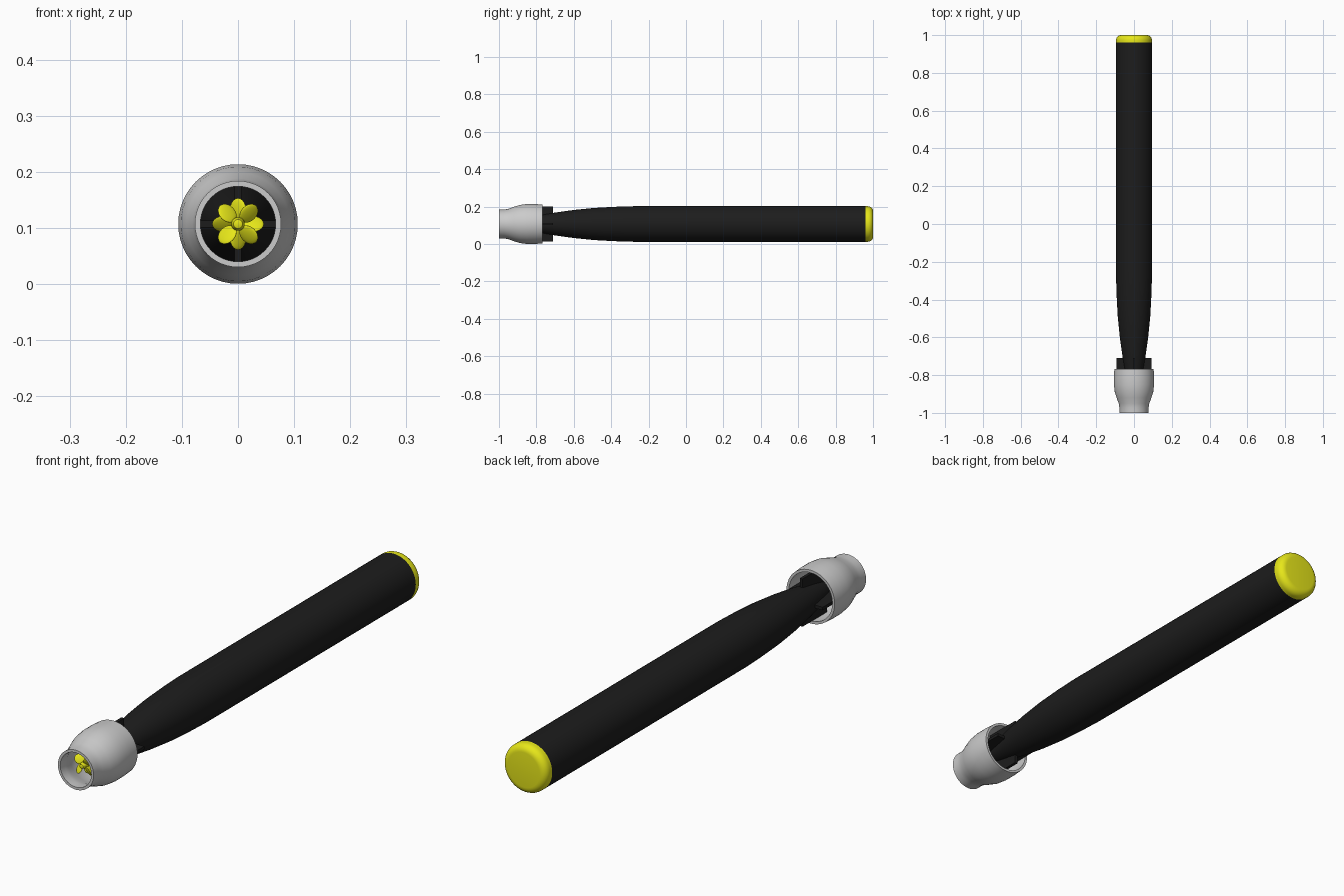
import bpy, bmesh, math
from mathutils import Matrix, Vector

if "Cube" in bpy.data.objects:
    bpy.data.objects.remove(bpy.data.objects["Cube"])

CZ = 0.107  # height of the long axis


def material(name, rgb):
    m = bpy.data.materials.new(name)
    m.diffuse_color = (*rgb, 1)
    m.use_nodes = True
    m.node_tree.nodes["Principled BSDF"].inputs["Base Color"].default_value = m.diffuse_color
    return m


BLACK = material("black", (0.012, 0.012, 0.012))
YELLOW = material("yellow", (0.8, 0.8, 0.01))


def finish(name, bm, mat=None, smooth=35):
    bmesh.ops.remove_doubles(bm, verts=bm.verts, dist=1e-5)
    bmesh.ops.recalc_face_normals(bm, faces=bm.faces)
    me = bpy.data.meshes.new(name)
    bm.to_mesh(me)
    bm.free()
    ob = bpy.data.objects.new(name, me)
    bpy.context.collection.objects.link(ob)
    ob.location.z = CZ
    if mat:
        me.materials.append(mat)
    bpy.ops.object.select_all(action='DESELECT')
    ob.select_set(True)
    bpy.context.view_layer.objects.active = ob
    bpy.ops.object.shade_smooth_by_angle(angle=math.radians(smooth))
    return ob


def lathe(name, profile, mat=None, closed=False, steps=48):
    # profile holds (radius, y) pairs, turned around the y axis
    bm = bmesh.new()
    vs = [bm.verts.new((r, y, 0)) for r, y in profile]
    pairs = list(zip(vs, vs[1:] + vs[:1])) if closed else list(zip(vs, vs[1:]))
    edges = [bm.edges.new(p) for p in pairs]
    bmesh.ops.spin(bm, geom=vs + edges, cent=(0, 0, 0), axis=(0, 1, 0),
                   angle=math.tau, steps=steps)
    return finish(name, bm, mat)


# Hull with tapering tail
lathe("hull", [(0, 0.96), (0.095, 0.96), (0.095, -0.28), (0.092, -0.38),
               (0.086, -0.49), (0.075, -0.60), (0.061, -0.70),
               (0.045, -0.79), (0.027, -0.87), (0.014, -0.91), (0, -0.91)], BLACK)

# Nose cap with rounded rim
arc = [(0.068 + 0.027 * math.cos(a), 0.973 + 0.027 * math.sin(a))
       for a in [i * math.pi / 12 for i in range(7)]]
lathe("nose_cap", [(0, 0.96), (0.095, 0.96)] + arc + [(0, 1.0)], YELLOW)

# Hollow tail shroud
outer = [(0.077, -1.0), (0.077, -0.972), (0.081, -0.95), (0.092, -0.92),
         (0.102, -0.888), (0.1065, -0.85), (0.1065, -0.81), (0.104, -0.768)]
inner = [(r - 0.010, y) for r, y in reversed(outer)]
lathe("shroud", outer + inner, closed=True)

# Four stabilising fins
bm = bmesh.new()
for k in range(4):
    mat = (Matrix.Rotation(k * math.pi / 2, 4, 'Y')
           @ Matrix.Translation((0.06, -0.785, 0))
           @ Matrix.Diagonal((0.066, 0.15, 0.012, 1)))
    bmesh.ops.create_cube(bm, size=1, matrix=mat)
finish("fins", bm, BLACK)

# Propeller shaft
lathe("propeller_hub", [(0, -0.90), (0.012, -0.90), (0.012, -0.955),
                        (0.008, -0.965), (0, -0.968)], YELLOW, steps=24)


def propeller(name, y, turn, pitch):
    bm = bmesh.new()
    for k in range(4):
        m = (Matrix.Rotation(turn + k * math.pi / 2, 4, 'Y')
             @ Matrix.Translation((0.027, y, 0))
             @ Matrix.Rotation(pitch, 4, 'X')
             @ Matrix.Diagonal((0.019, 0.004, 0.018, 1)))
        bmesh.ops.create_uvsphere(bm, u_segments=20, v_segments=10, radius=1, matrix=m)
    finish(name, bm, YELLOW, 60)


# Contra-rotating propellers
propeller("rear_propeller", -0.95, math.radians(45), math.radians(40))
propeller("forward_propeller", -0.917, 0, math.radians(-40))
